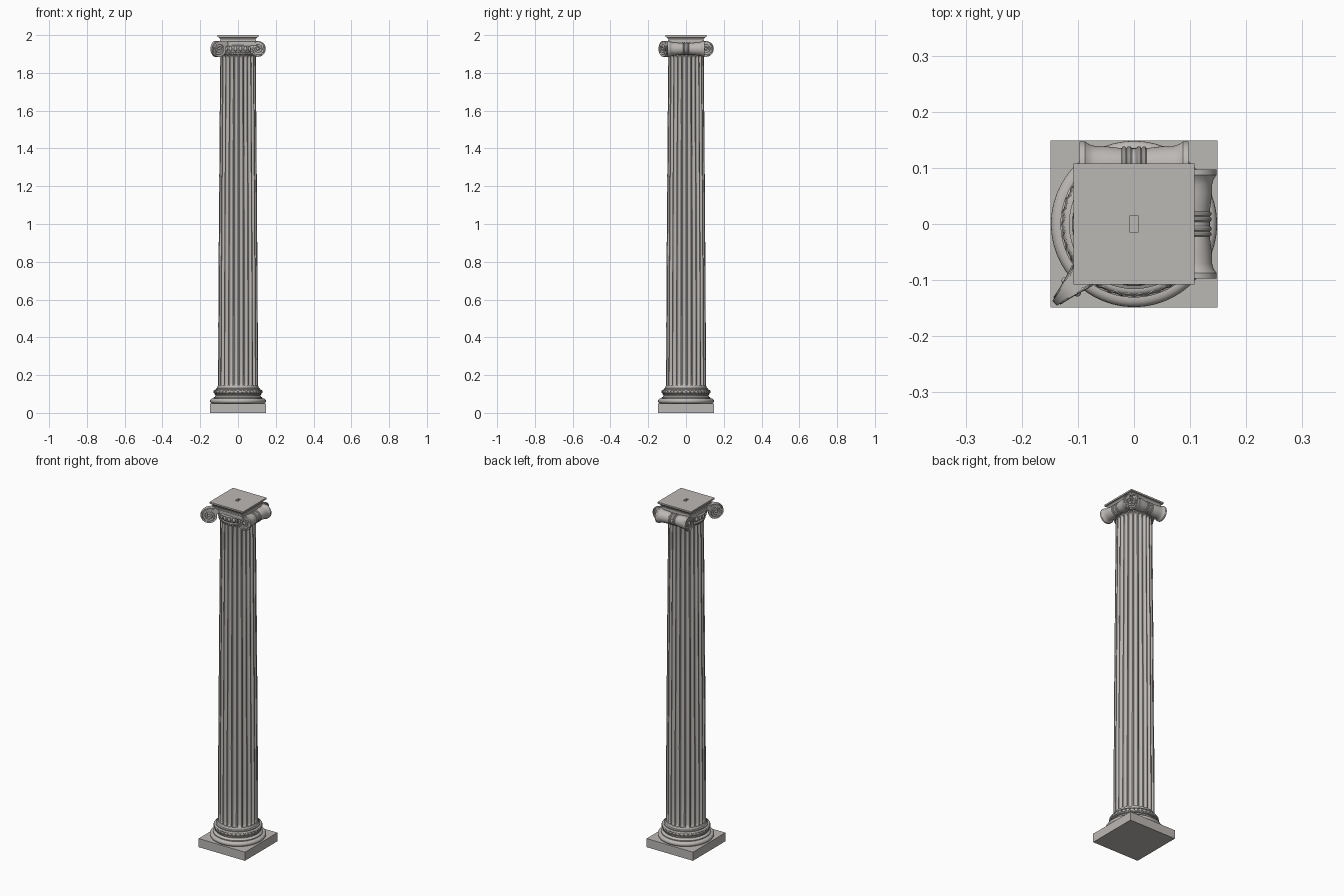
import bpy, bmesh
from math import sin, cos, pi, radians
from mathutils import Matrix, Vector

if "Cube" in bpy.data.objects:
    bpy.data.objects.remove(bpy.data.objects["Cube"])

STONE = bpy.data.materials.new("pale grey stone")
STONE.use_nodes = True
COLOUR = (0.5, 0.48, 0.46, 1)
STONE.diffuse_color = COLOUR
STONE.node_tree.nodes["Principled BSDF"].inputs["Base Color"].default_value = COLOUR
UNIT = Matrix.Identity(4)


def finish(bm, name, angle=35):
    """Clean the mesh, link it and shade it."""
    bmesh.ops.remove_doubles(bm, verts=bm.verts, dist=1e-5)
    bmesh.ops.recalc_face_normals(bm, faces=bm.faces)
    mesh = bpy.data.meshes.new(name)
    bm.to_mesh(mesh)
    bm.free()
    mesh.materials.append(STONE)
    ob = bpy.data.objects.new(name, mesh)
    bpy.context.collection.objects.link(ob)
    bpy.ops.object.select_all(action='DESELECT')
    ob.select_set(True)
    bpy.context.view_layer.objects.active = ob
    bpy.ops.object.shade_smooth_by_angle(angle=radians(angle))
    return ob


def skin(bm, rings, loop=False):
    """Bridge a list of closed rings of points with quads."""
    vs = [[bm.verts.new(p) for p in ring] for ring in rings]
    pairs = list(zip(vs, vs[1:])) + ([(vs[-1], vs[0])] if loop else [])
    for a, b in pairs:
        n = len(a)
        for i in range(n):
            j = (i + 1) % n
            bm.faces.new((a[i], a[j], b[j], b[i]))


def lathe(bm, profile, steps=64, place=lambda p: p):
    skin(bm, [[place(Vector((r * cos(2 * pi * i / steps), r * sin(2 * pi * i / steps), z)))
               for i in range(steps)] for r, z in profile])


def stepped_block(name, rows):
    """Stack of rectangles given as half width, half depth, height."""
    bm = bmesh.new()
    skin(bm, [[(-x, -y, z), (x, -y, z), (x, y, z), (-x, y, z)] for x, y, z in rows])
    return finish(bm, name)


def tube(bm, pts, radius, loop=False):
    """Round rail along a path."""
    n, rings = len(pts), []
    for i, p in enumerate(pts):
        a = pts[(i - 1) % n] if loop else pts[max(i - 1, 0)]
        b = pts[(i + 1) % n] if loop else pts[min(i + 1, n - 1)]
        t = (b - a).normalized()
        ref = Vector((0, 0, 1)) if abs(t.z) < 0.8 else Vector((0.6, 0.8, 0))
        side = t.cross(ref).normalized()
        up = side.cross(t)
        rings.append([p + radius * (side * cos(k * pi / 3) + up * sin(k * pi / 3))
                      for k in range(6)])
    if not loop:
        rings = [[pts[0]] * 6] + rings + [[pts[-1]] * 6]
    skin(bm, rings, loop)


def ball(bm, centre, size):
    bmesh.ops.create_uvsphere(bm, u_segments=12, v_segments=8, radius=1,
                              matrix=Matrix.LocRotScale(centre, None, size))


def bulge(r, z, height, out, n=8):
    """Half round moulding as profile points."""
    return [(r + out * sin(pi * i / n), z - height / 2 * cos(pi * i / n)) for i in range(n + 1)]


# Base: plinth, stacked mouldings and a braided upper ring
stepped_block("plinth", [(0, 0, 0), (.149, .149, 0), (.149, .149, .05), (0, 0, .05)])
bm = bmesh.new()
lathe(bm, [(0, .05)] + bulge(.135, .063, .026, .013)
      + [(.131, .076), (.131, .081), (.123, .085), (.119, .09), (.12, .095), (.125, .097), (.125, .1)]
      + bulge(.118, .112, .024, .01)
      + [(.116, .124), (.116, .13), (.11, .133), (.106, .145), (0, .145)], 96)
finish(bm, "base_mouldings")
bm = bmesh.new()
for sign in (-1, 1):
    path = []
    for i in range(288):
        t = 2 * pi * i / 288
        a = sign * 0.9 * sin(18 * t)
        r = .117 + .011 * cos(a)
        path.append(Vector((r * cos(t), r * sin(t), .112 + .011 * sin(a))))
    tube(bm, path, .002, True)
finish(bm, "braided_ring")

# Shaft: 24 hollow flutes between narrow flat ridges, with rounded ends
FLUTES, SUB = 24, 8


def shaft_ring(z, depth):
    t = (z - .135) / 1.765
    radius = .106 - .012 * t ** 1.3
    ring = []
    for i in range(FLUTES):
        for k in range(SUB):
            u = max(0, k - 1) / (SUB - 1)
            a = 2 * pi * (i + .2 * min(k, 1) + .8 * u) / FLUTES
            r = radius - depth * .011 * max(0, 1 - (2 * u - 1) ** 2) ** .5
            ring.append((r * cos(a), r * sin(a), z))
    return ring


bm = bmesh.new()
levels = [(.135, 0), (.142, 0), (.145, .5), (.15, .85), (.157, 1)]
levels += [(.157 + 1.72 * i / 10, 1) for i in range(1, 11)]
levels += [(1.884, .85), (1.889, .5), (1.892, 0), (1.9, 0)]
skin(bm, [shaft_ring(z, d) for z, d in levels])
finish(bm, "fluted_shaft")

# Echinus: bead moulding and swelling bowl, ringed with eggs
bm = bmesh.new()
lathe(bm, [(0, 1.893)] + bulge(.094, 1.902, .012, .005)
      + [(.095, 1.91), (.1, 1.92), (.105, 1.932), (.106, 1.942), (.1, 1.947), (0, 1.947)])
finish(bm, "echinus")
bm = bmesh.new()
for i in range(FLUTES):
    a = 2 * pi * (i + .5) / FLUTES
    ball(bm, Vector((.101 * cos(a), .101 * sin(a), 1.928)), Vector((.009, .009, .014)))
    for k in (0, .5):
        a = 2 * pi * (i + k) / FLUTES
        ball(bm, Vector((.099 * cos(a), .099 * sin(a), 1.902)), Vector((.004, .004, .005)))
finish(bm, "egg_and_bead_ornament")

# Abacus: moulded square slab with a lifting socket in its top
stepped_block("capital_core", [(0, 0, 1.94), (.096, .096, 1.94), (.096, .096, 1.974), (0, 0, 1.974)])
stepped_block("abacus", [(h, h, z) for h, z in
                         ((0, 1.97), (.092, 1.97), (.094, 1.979), (.099, 1.985), (.103, 1.988),
                          (.103, 1.99), (.108, 1.991), (.108, 2))]
              + [(.008, .014, 2), (.008, .014, 1.985), (0, 0, 1.985)])


def spiral(start, end, turns, n=72):
    for i in range(n + 1):
        t = i / n
        r = start + (end - start) * t ** .8
        a = pi / 2 - 2 * pi * turns * t
        yield r * cos(a), r * sin(a)


# Bolsters: waisted scroll rolls on the left and back sides, with volute ends
half = [(.03, .004), (.033, .007), (.033, .011), (.03, .013), (.033, .016), (.033, .02),
        (.03, .022), (.031, .03), (.034, .055), (.034, .07), (.037, .08), (.042, .087),
        (.042, .097), (.038, .097), (.037, .092), (0, .092)]
roll = [(r, -z) for r, z in reversed(half)] + half
SWAP = Matrix(((0, 1, 0, 0), (1, 0, 0, 0), (0, 0, 1, 0), (0, 0, 0, 1)))
at_left = Matrix.Translation((.105, 0, 1.927)) @ Matrix.Rotation(pi / 2, 4, 'X')
for side, turn in (("left", UNIT), ("back", SWAP)):
    m = turn @ at_left
    bm = bmesh.new()
    lathe(bm, roll, 40, lambda p: m @ p)
    finish(bm, side + "_bolster")
    bm = bmesh.new()
    for end in (-.093, .093):
        tube(bm, [m @ Vector((x, y, end)) for x, y in spiral(.039, .009, 2.4)], .0028)
        ball(bm, m @ Vector((0, 0, end)), Vector((.008, .008, .008)))
    finish(bm, side + "_volute_spirals")

# Corner volute: diagonal scroll that thins to its outer edge
s = .5 ** .5


def corner(u, w, z):
    return Vector((-s * u + s * w, -s * u - s * w, z))


def width(u):
    return .006 + .022 * (max(0, .2 - u) / .084) ** 1.3


bm = bmesh.new()
disc = [(r, -1) for r in (0, .01, .02, .03, .042)] + [(r, 1) for r in (.042, .03, .02, .01, 0)]
lathe(bm, disc, 40, lambda p: corner(.158 + p.x, p.z * width(.158 + p.x), 1.927 + p.y))
skin(bm, [[corner(u, w, z) for w, z in ((-h, 1.943), (h, 1.943), (h, 1.97), (-h, 1.97))]
          for u, h in ((.1, .03), (.116, .029), (.13, .022), (.145, .016), (.16, .011))])
finish(bm, "corner_volute")
bm = bmesh.new()
for sign in (-1, 1):
    tube(bm, [corner(.158 + x, sign * width(.158 + x), 1.927 + y)
              for x, y in spiral(.039, .009, 2.4)], .0028)
    ball(bm, corner(.158, sign * width(.158), 1.927), Vector((.007, .007, .007)))
finish(bm, "corner_volute_spirals")

# Raised rails joining the volutes along the front and right sides
for side, turn in (("front", UNIT), ("right", SWAP)):
    bm = bmesh.new()
    for z, sag in ((1.966, 0), (1.946, .004)):
        tube(bm, [turn @ Vector((-.1 + .205 * i / 12, -.096 - .014 * max(0, 1 - i / 3) ** 2,
                                 z - sag * sin(pi * i / 12))) for i in range(13)], .003)
    finish(bm, side + "_channel_rails")
